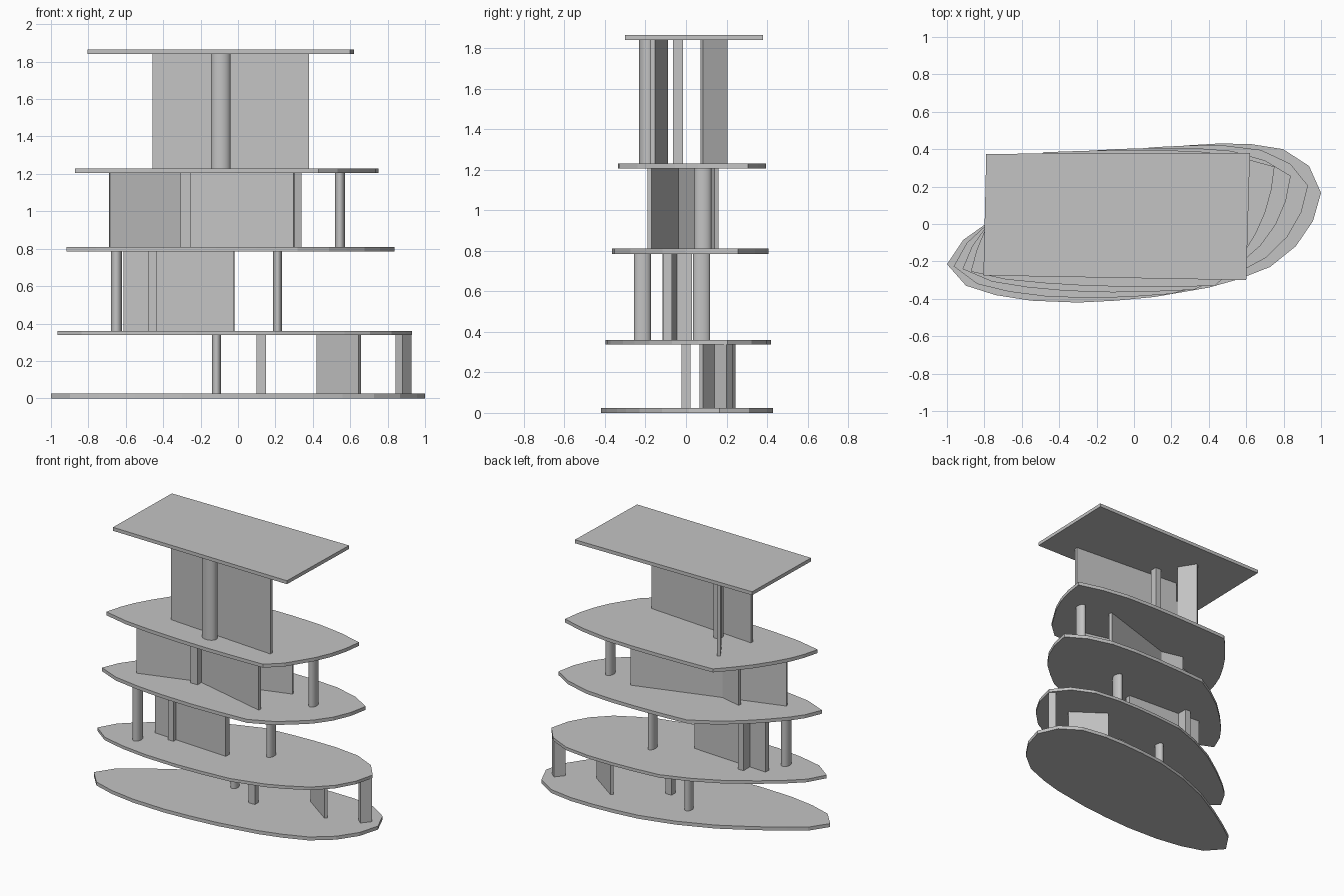
import bpy, bmesh, math
from mathutils import Vector

cube = bpy.data.objects.get("Cube")
if cube:
    bpy.data.objects.remove(cube, do_unlink=True)

grey = bpy.data.materials.new("plain_grey")
grey.use_nodes = True
COLOUR = (0.55, 0.55, 0.55, 1)
grey.diffuse_color = COLOUR
grey.node_tree.nodes["Principled BSDF"].inputs["Base Color"].default_value = COLOUR


def prism(name, outline, bottom, top, smooth=False):
    """Extrude a counter-clockwise outline between two heights."""
    bm = bmesh.new()
    lower = [bm.verts.new((p[0], p[1], bottom)) for p in outline]
    upper = [bm.verts.new((p[0], p[1], top)) for p in outline]
    bm.faces.new(lower)
    bm.faces.new(upper)
    n = len(outline)
    for i in range(n):
        j = (i + 1) % n
        bm.faces.new((lower[i], lower[j], upper[j], upper[i]))
    bmesh.ops.recalc_face_normals(bm, faces=bm.faces)
    mesh = bpy.data.meshes.new(name)
    bm.to_mesh(mesh)
    bm.free()
    mesh.materials.append(grey)
    obj = bpy.data.objects.new(name, mesh)
    bpy.context.collection.objects.link(obj)
    if smooth:
        bpy.ops.object.select_all(action='DESELECT')
        obj.select_set(True)
        bpy.context.view_layer.objects.active = obj
        bpy.ops.object.shade_smooth_by_angle(angle=math.radians(35))
    return obj


def wall(name, level, start, end, thickness=0.022):
    """Straight wall between two plan points."""
    a, b = Vector(start), Vector(end)
    d = (b - a).normalized() * thickness / 2
    side = Vector((-d.y, d.x))
    prism(name, [a - side, b - side, b + side, a + side], *STOREYS[level])


def column(name, level, x, y, rx, ry=0.042):
    """Elliptical column."""
    steps = [2 * math.pi * i / 32 for i in range(32)]
    prism(name, [(x + rx * math.cos(t), y + ry * math.sin(t)) for t in steps],
          *STOREYS[level], smooth=True)


# Floor heights (bottom, top) and the clear storeys between them
FLOORS = [(0, 0.025), (0.338, 0.36), (0.785, 0.81), (1.205, 1.23), (1.84, 1.865)]
STOREYS = [(FLOORS[i][1], FLOORS[i + 1][0]) for i in range(4)]

# Lowest floor outline in four arcs; each arc straightens into one roof side
ARCS = [
    [(-1, -.215), (-.898, -.33), (-.74, -.38), (-.55, -.41), (-.3, -.42), (-.1, -.41)],
    [(.11, -.39), (.4, -.34), (.56, -.295), (.727, -.23), (.866, -.118), (.957, .016)],
    [(1, .166), (.936, .31), (.797, .40), (.62, .428), (.45, .43), (.28, .42)],
    [(.1, .40), (-.15, .335), (-.4, .235), (-.62, .11), (-.8, -.005), (-.914, -.086)],
]
ROOF = [Vector(p) for p in ((-.805, -.275), (.60, -.30), (.62, .38), (-.79, .375))]

for number, (low, high) in enumerate(FLOORS):
    t = low / FLOORS[-1][0]
    outline = []
    for side, arc in enumerate(ARCS):
        a, b = ROOF[side], ROOF[(side + 1) % 4]
        for k, p in enumerate(arc):
            outline.append(Vector(p).lerp(a.lerp(b, k / len(arc)), t))
    if number == len(FLOORS) - 1:
        outline = ROOF
    prism("roof_slab" if outline is ROOF else f"floor_slab_{number}", outline, low, high)

# Ground storey
column("ground_column", 0, -.115, .13, .024, .035)
wall("ground_post", 0, (.125, -.022), (.125, .022), .05)
wall("ground_wall", 0, (.425, .235), (.65, .075))
wall("ground_end_post", 0, (.86, .155), (.91, .215), .048)

# First storey
column("first_column_right", 1, -.65, -.215, .03)
column("first_column_left", 1, .212, .077, .024)
wall("first_wall", 1, (-.61, -.055), (-.02, -.09), .04)
wall("first_cross_wall", 1, (-.457, -.115), (-.457, .03), .045)

# Second storey: two crossing walls with a post at the crossing
wall("second_wall_long", 2, (-.687, -.17), (.335, .15))
wall("second_wall_crossing", 2, (.30, -.18), (-.43, 0))
wall("second_post", 2, (-.28, -.10), (-.28, -.03), .055)
column("second_column", 2, .545, .083, .027)

# Third storey
column("third_column", 3, -.092, -.19, .053)
wall("third_wall", 3, (-.455, -.10), (.38, -.163))
wall("third_post", 3, (-.23, -.065), (-.23, -.015), .045)
wall("third_short_wall", 3, (-.325, .078), (-.40, .198))
